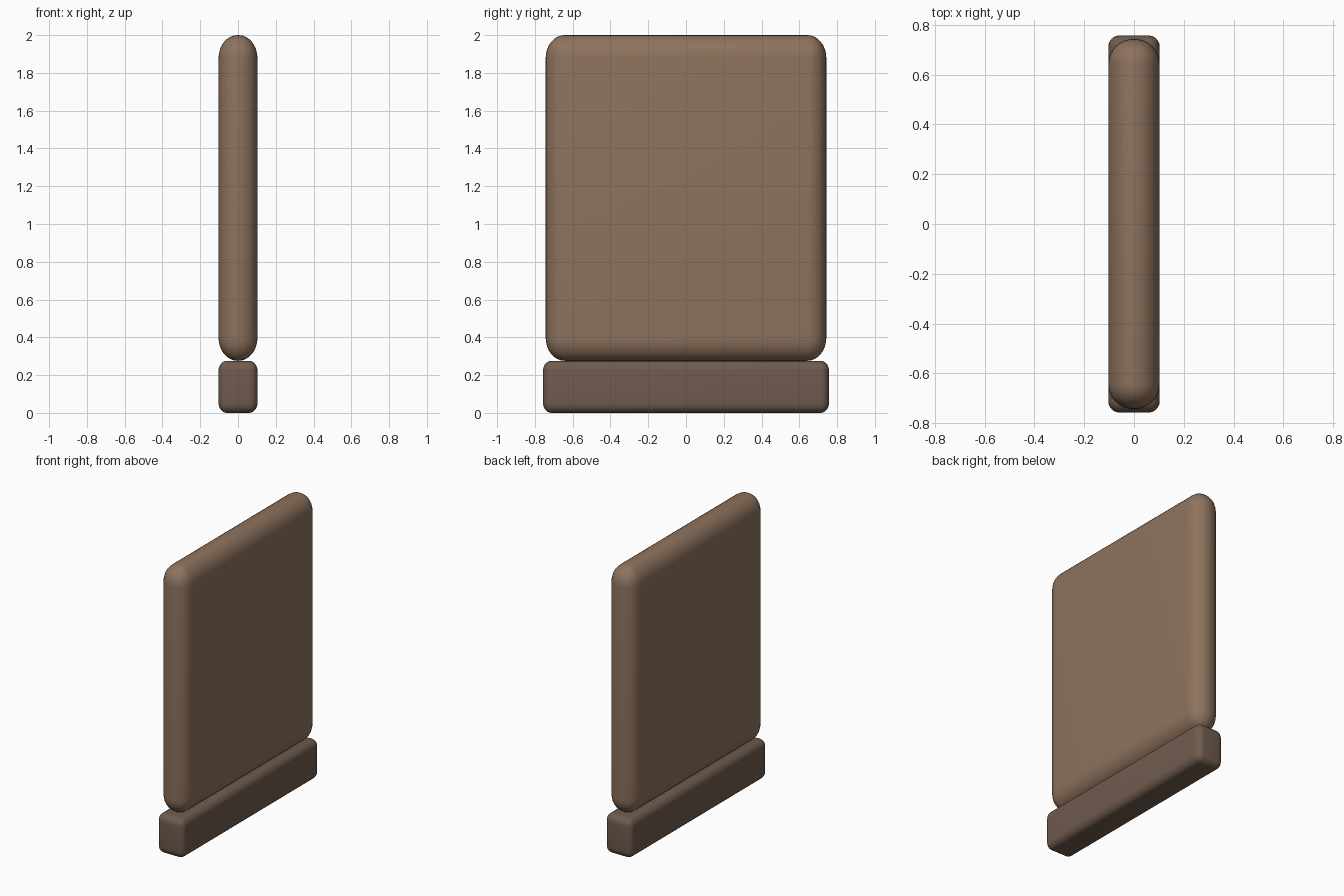
import bpy
import bmesh

default_cube = bpy.data.objects.get("Cube")
if default_cube:
    bpy.data.objects.remove(default_cube, do_unlink=True)


def make_material(name, rgb):
    mat = bpy.data.materials.new(name)
    mat.use_nodes = True
    color = (*rgb, 1.0)
    mat.diffuse_color = color
    mat.node_tree.nodes["Principled BSDF"].inputs["Base Color"].default_value = color
    return mat


def rounded_slab(name, size, bottom, radius, stretch, segments, mat):
    """Box with rounded edges; stretch makes the rounding elliptical per axis."""
    mesh = bpy.data.meshes.new(name)
    bm = bmesh.new()
    bmesh.ops.create_cube(bm, size=1)
    bmesh.ops.scale(bm, vec=[s / k for s, k in zip(size, stretch)], verts=bm.verts)
    bmesh.ops.bevel(bm, geom=bm.edges[:], offset=radius, segments=segments,
                    profile=0.5, affect='EDGES')
    bmesh.ops.scale(bm, vec=stretch, verts=bm.verts)
    bmesh.ops.translate(bm, vec=(0, 0, bottom + size[2] / 2), verts=bm.verts)
    bm.to_mesh(mesh)
    bm.free()
    mesh.materials.append(mat)
    obj = bpy.data.objects.new(name, mesh)
    bpy.context.collection.objects.link(obj)
    bpy.ops.object.select_all(action='DESELECT')
    obj.select_set(True)
    bpy.context.view_layer.objects.active = obj
    bpy.ops.object.shade_smooth_by_angle()
    return obj


light_brown = make_material("light_brown", (0.27, 0.17, 0.11))
dark_brown = make_material("dark_brown", (0.16, 0.105, 0.075))

# Tall upright panel with a nearly half-round rim
rounded_slab("upright_panel", (0.206, 1.486, 1.724), 0.276, 0.1, (1, 1, 1.22), 8, light_brown)

# Low plinth under the panel
rounded_slab("base_plinth", (0.206, 1.514, 0.276), 0, 0.045, (1, 1, 1.15), 6, dark_brown)
